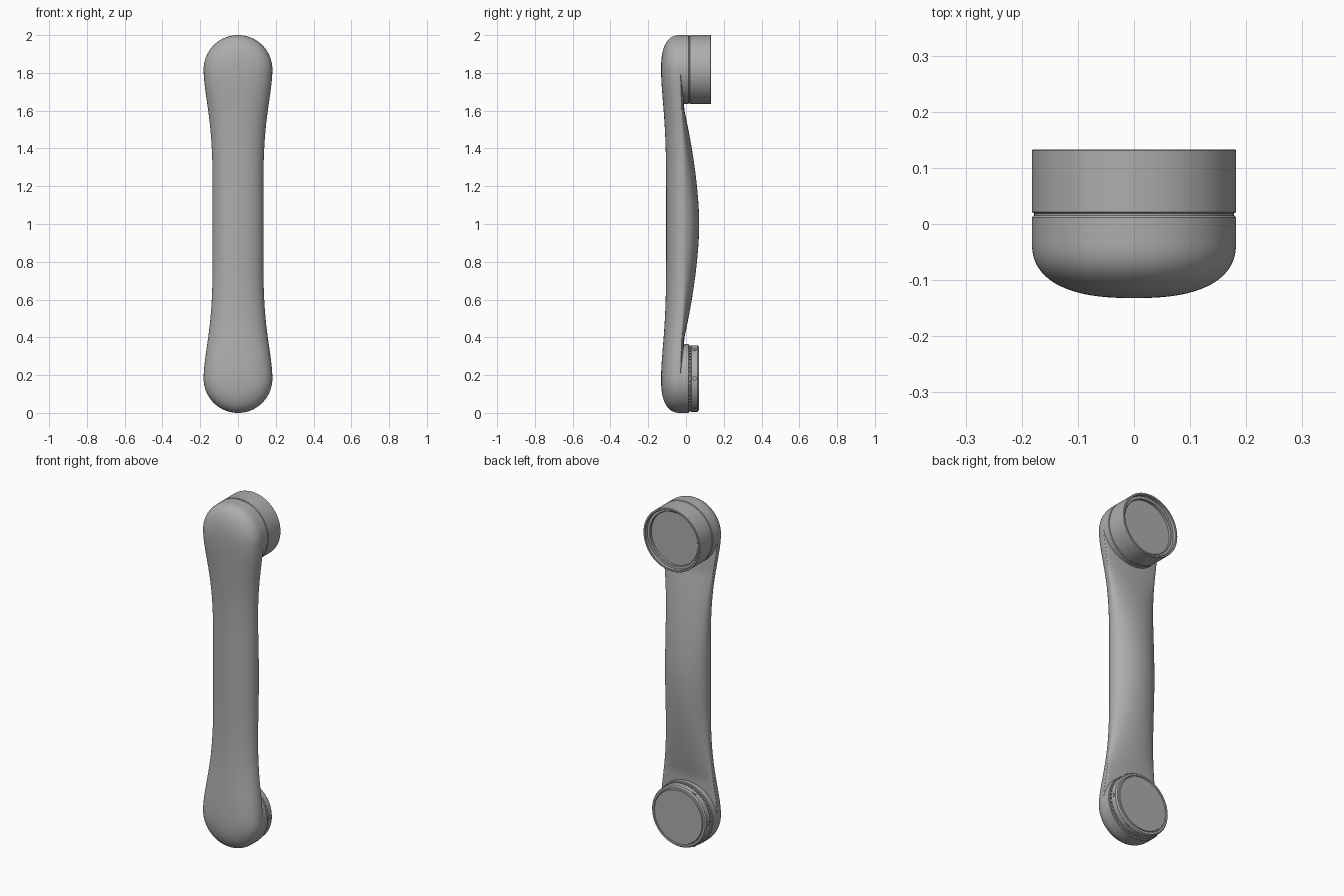
import bpy, bmesh, math
from mathutils import Matrix, Vector

cube = bpy.data.objects.get("Cube")
if cube:
    bpy.data.objects.remove(cube, do_unlink=True)

R = 0.182            # end cap radius
LOW, HIGH = R, 2 - R  # joint axis heights
FRONT, MIDLINE = -0.132, -0.03

grey = bpy.data.materials.new("satin_grey")
grey.use_nodes = True
grey.diffuse_color = (0.42, 0.42, 0.42, 1)
grey.node_tree.nodes["Principled BSDF"].inputs["Base Color"].default_value = (0.42, 0.42, 0.42, 1)


def finish(bm, name, angle=30):
    bmesh.ops.remove_doubles(bm, verts=bm.verts, dist=1e-5)
    bmesh.ops.recalc_face_normals(bm, faces=bm.faces)
    mesh = bpy.data.meshes.new(name)
    bm.to_mesh(mesh)
    bm.free()
    ob = bpy.data.objects.new(name, mesh)
    bpy.context.scene.collection.objects.link(ob)
    mesh.materials.append(grey)
    bpy.ops.object.select_all(action='DESELECT')
    ob.select_set(True)
    bpy.context.view_layer.objects.active = ob
    bpy.ops.object.shade_smooth_by_angle(angle=math.radians(angle))
    return ob


def skin(bm, rings, closed):
    """Join neighbouring rings of points with quads."""
    vs = [[bm.verts.new(p) for p in ring] for ring in rings]
    n = len(vs[0])
    for a, b in zip(vs, vs[1:]):
        for i in range(n if closed else n - 1):
            j = (i + 1) % n
            bm.faces.new((a[i], a[j], b[j], b[i]))
    return vs


def revolve(name, profile, z, steps=96):
    """Spin a (radius, y) profile about a joint axis parallel to y."""
    bm = bmesh.new()
    rings = []
    for r, y in profile:
        r = max(r, 1e-6)
        rings.append([(r * math.cos(k * math.tau / steps), y,
                       z + r * math.sin(k * math.tau / steps)) for k in range(steps)])
    skin(bm, rings, True)
    bmesh.ops.remove_doubles(bm, verts=bm.verts, dist=1e-5)
    return finish(bm, name)


def superellipse(angle, n):
    c, s = math.cos(angle), math.sin(angle)
    return (math.copysign(abs(c) ** (2 / n), c), math.copysign(abs(s) ** (2 / n), s))


# Domed end caps
dome = []
for k in range(25):
    u, v = superellipse(math.pi / 2 * (1 - k / 24), 2.5)
    dome.append((R * u, MIDLINE + (FRONT - MIDLINE) * v))
dome += [(R, 0.012), (R - 0.003, 0.015), (0, 0.015)]
revolve("lower_end_cap", dome, LOW)
revolve("upper_end_cap", dome, HIGH)

# Waisted arm between the caps, bowed out at the back
bm = bmesh.new()
rings = []
for i in range(61):
    z = LOW + (HIGH - LOW) * i / 60
    t = abs(z - 1) / (1 - LOW)
    f = t ** 5 * (6 - 5 * t)
    width = 0.134 + 0.048 * f
    front = -0.105 - 0.027 * f
    mid = MIDLINE + 0.012 * (1 - f)
    back = max(0.07 - 0.085 * (t / 0.77) ** 1.7, mid + 0.015)
    ring = []
    for k in range(96):
        a = k * math.tau / 96
        is_front = math.sin(a) < 0
        u, v = superellipse(a, 2 + 0.5 * f if is_front else 2)
        ring.append((width * u, mid + v * (mid - front if is_front else back - mid), z))
    rings.append(ring)
loops = skin(bm, rings, True)
bm.faces.new(loops[0])
bm.faces.new(loops[-1])
finish(bm, "arm", 40)

# Upper socket: neck, collar and stepped recess
revolve("upper_socket", [
    (0, 0.012), (0.178, 0.012), (0.178, 0.019), (R, 0.021), (R, 0.131),
    (0.18, 0.133), (0.172, 0.133), (0.17, 0.131), (0.17, 0.113),
    (0.156, 0.113), (0.154, 0.111), (0.154, 0.098), (0, 0.098)], HIGH)

# Lower coupling: neck, flange, chamfered rim and flat face plate
revolve("lower_coupling", [
    (0, 0.012), (0.168, 0.012), (0.168, 0.025), (0.176, 0.028), (0.176, 0.06),
    (0.17, 0.068), (0.16, 0.068), (0.158, 0.064), (0.155, 0.064),
    (0.153, 0.069), (0, 0.069)], LOW)


def radial(angle, radius, y):
    """Frame on the coupling rim with local z pointing outward."""
    out = Vector((math.cos(angle), 0, math.sin(angle)))
    turn = out.to_track_quat('Z', 'Y').to_matrix().to_4x4()
    return Matrix.Translation(out * radius + Vector((0, y, LOW))) @ turn


# Fixing studs round the coupling
bm = bmesh.new()
for k in range(6):
    bmesh.ops.create_cone(bm, cap_ends=True, segments=16, radius1=0.012, radius2=0.01,
                          depth=0.012, matrix=radial(k * math.tau / 6, 0.174, 0.045))
finish(bm, "coupling_studs")

# Small teeth in the coupling neck
bm = bmesh.new()
for k in range(48):
    place = radial(k * math.tau / 48, 0.17, 0.021)
    bmesh.ops.create_cube(bm, size=0.011, matrix=place)
finish(bm, "coupling_teeth")
